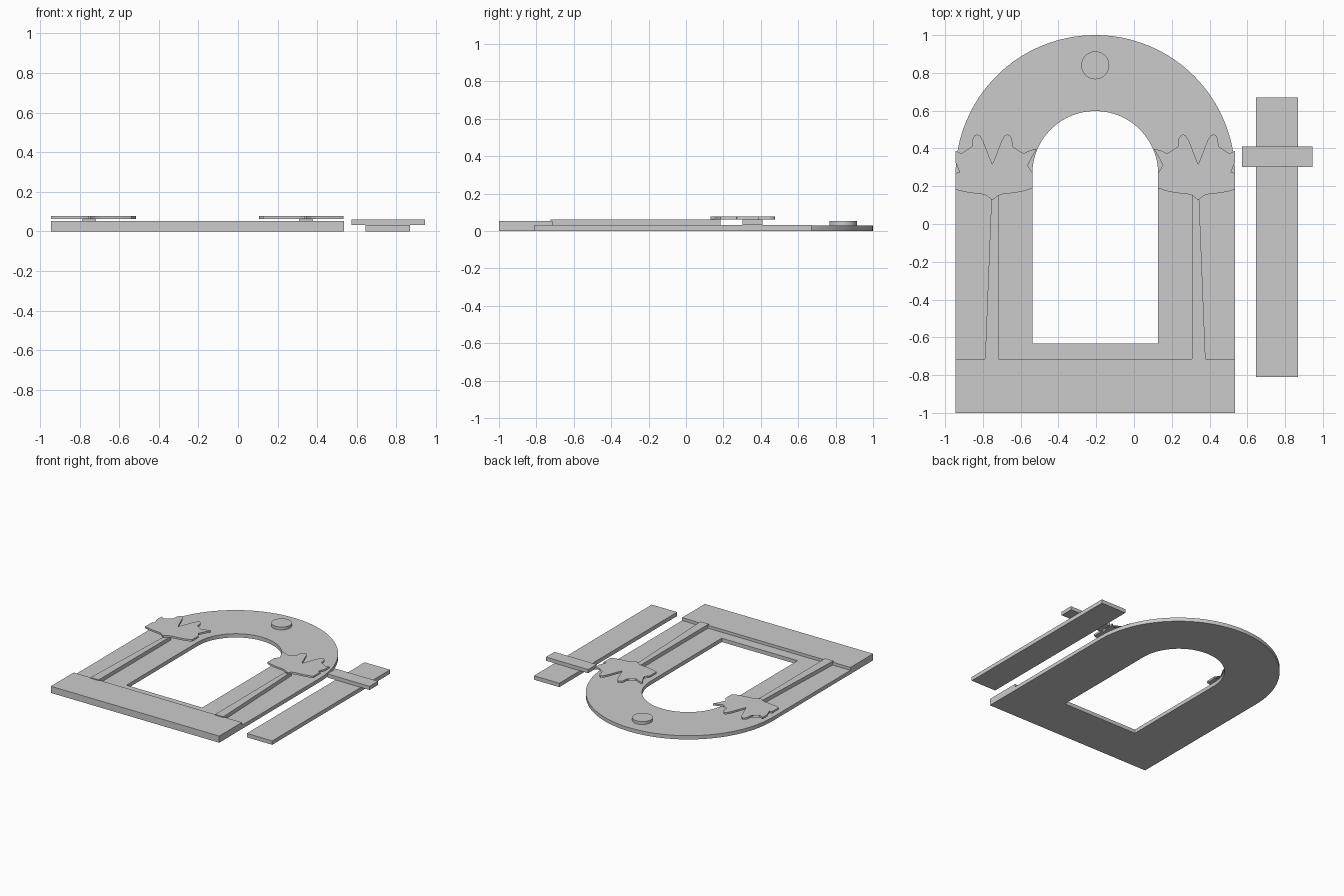
import bpy, bmesh, math

cube = bpy.data.objects.get("Cube")
if cube:
    bpy.data.objects.remove(cube, do_unlink=True)

grey = bpy.data.materials.new("plain_grey")
grey.use_nodes = True
colour = (0.6, 0.6, 0.6, 1)
grey.diffuse_color = colour
grey.node_tree.nodes["Principled BSDF"].inputs["Base Color"].default_value = colour

AXIS = -0.205      # centre line of the arch
PALM = -0.75       # centre line of the left palm
EDGE = -0.944      # left side of the arch


def finish(name, bm, smooth=False):
    bmesh.ops.recalc_face_normals(bm, faces=bm.faces)
    mesh = bpy.data.meshes.new(name)
    bm.to_mesh(mesh)
    bm.free()
    mesh.materials.append(grey)
    obj = bpy.data.objects.new(name, mesh)
    bpy.context.collection.objects.link(obj)
    if smooth:
        bpy.ops.object.select_all(action='DESELECT')
        obj.select_set(True)
        bpy.context.view_layer.objects.active = obj
        bpy.ops.object.shade_smooth_by_angle(angle=math.radians(30))
    return obj


def raise_faces(bm, height):
    ext = bmesh.ops.extrude_face_region(bm, geom=bm.faces[:])
    verts = [g for g in ext["geom"] if isinstance(g, bmesh.types.BMVert)]
    bmesh.ops.translate(bm, verts=verts, vec=(0, 0, height))


def slab(name, outline, z0, z1, clip=None, smooth=False):
    """Flat outline raised to a slab, optionally cut off left of x = clip."""
    bm = bmesh.new()
    bm.faces.new([bm.verts.new((x, y, z0)) for x, y in outline])
    if clip is not None:
        bmesh.ops.triangulate(bm, faces=bm.faces[:])
        bmesh.ops.bisect_plane(bm, geom=bm.verts[:] + bm.edges[:] + bm.faces[:],
                               plane_co=(clip, 0, 0), plane_no=(-1, 0, 0),
                               clear_outer=True)
    raise_faces(bm, z1 - z0)
    bmesh.ops.dissolve_limit(bm, angle_limit=0.01, verts=bm.verts[:], edges=bm.edges[:])
    return finish(name, bm, smooth)


def box(name, x0, x1, y0, y1, z0, z1):
    return slab(name, [(x0, y0), (x1, y0), (x1, y1), (x0, y1)], z0, z1)


def arc(cx, cy, r, a0, a1, n):
    return [(cx + r * math.cos(a0 + (a1 - a0) * i / n),
             cy + r * math.sin(a0 + (a1 - a0) * i / n)) for i in range(n + 1)]


def mirrored_copy(obj, name):
    bm = bmesh.new()
    bm.from_mesh(obj.data)
    for v in bm.verts:
        v.co.x = 2 * AXIS - v.co.x
    return finish(name, bm)


# Arch plate with an arched opening
def arch_loop(r, cy, bottom):
    return [(AXIS + r, bottom)] + arc(AXIS, cy, r, 0, math.pi, 64) + [(AXIS - r, bottom)]


bm = bmesh.new()
outer, inner = [[bm.verts.new((x, y, 0)) for x, y in arch_loop(*p)]
                for p in ((0.74, 0.26, -0.715), (0.333, 0.265, -0.632))]
for i in range(len(outer)):
    j = (i + 1) % len(outer)
    bm.faces.new((outer[i], outer[j], inner[j], inner[i]))
raise_faces(bm, 0.03)
finish("arch_plate", bm, smooth=True)

# Base slab and round stud
box("base_slab", AXIS - 0.74, AXIS + 0.74, -1, -0.715, 0, 0.053)
slab("round_stud", arc(AXIS, 0.84, 0.074, 0, 2 * math.pi, 48)[:-1], 0.03, 0.053, smooth=True)

# Palm trunks, straight on the inner side and leaning on the outer side
trunk = slab("left_trunk", [(-0.789, -0.725), (-0.717, -0.725), (-0.717, 0.185), (-0.753, 0.185)],
             0.03, 0.06)
mirrored_copy(trunk, "right_trunk")

# Palm leaves: half outline from the bottom notch round to the top valley
half = [(0.005, 0.13), (0.03, 0.15), (0.055, 0.158), (0.12, 0.165), (0.17, 0.175),
        (0.213, 0.19), (0.213, 0.27), (0.173, 0.272), (0.187, 0.31), (0.207, 0.35),
        (0.235, 0.398), (0.2, 0.39), (0.165, 0.373), (0.125, 0.343), (0.092, 0.31),
        (0.104, 0.36), (0.108, 0.41), (0.104, 0.45), (0.094, 0.468), (0.08, 0.475),
        (0.066, 0.468), (0.05, 0.443), (0.033, 0.4), (0.016, 0.355)]
leaf_outline = ([(PALM + u, y) for u, y in half] + [(PALM, 0.317)]
                + [(PALM - u, y) for u, y in reversed(half)])
leaf = slab("left_leaves", leaf_outline, 0.062, 0.077, clip=EDGE)
mirrored_copy(leaf, "right_leaves")

# Long bar with a raised crosspiece beside the arch
box("long_bar", 0.645, 0.868, -0.81, 0.67, 0, 0.031)
box("crosspiece", 0.573, 0.945, 0.303, 0.41, 0.031, 0.06)
